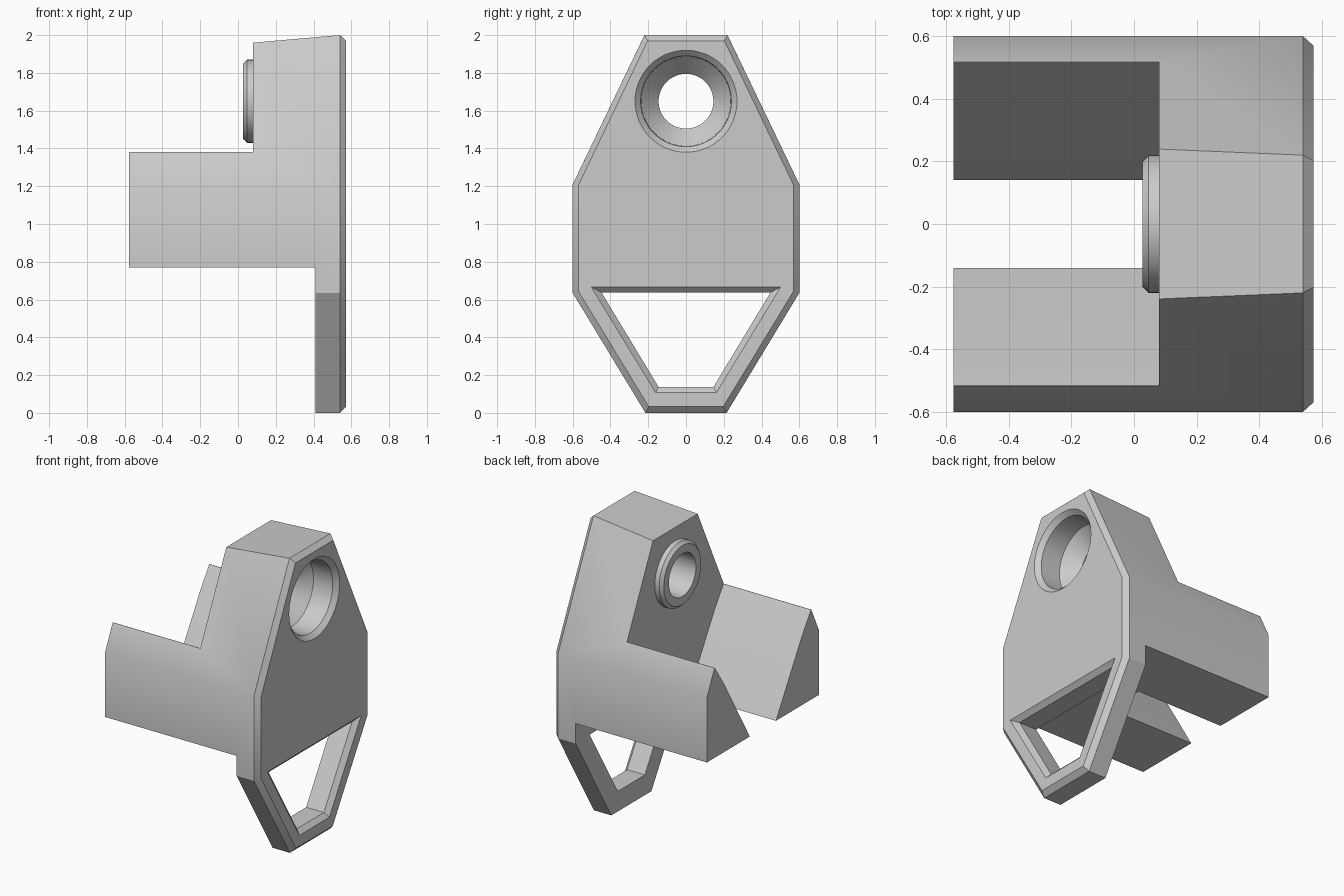
import bpy, bmesh, math

old = bpy.data.objects.get("Cube")
if old:
    bpy.data.objects.remove(old, do_unlink=True)

grey = bpy.data.materials.new("light grey")
grey.use_nodes = True
grey.diffuse_color = (0.6, 0.6, 0.6, 1)
grey.node_tree.nodes["Principled BSDF"].inputs["Base Color"].default_value = (0.6, 0.6, 0.6, 1)


def mirrored(half):
    """Close a half outline of (y, z) points by mirroring it across y = 0."""
    return half + [(-y, z) for y, z in reversed(half)]


def circle(radius, z=1.65, sides=64):
    return [(radius * math.cos(math.tau * i / sides),
             z + radius * math.sin(math.tau * i / sides)) for i in range(sides)]


def loft(name, sections):
    """Solid joining (x, outline) cross-sections along x, capped at both ends."""
    bm = bmesh.new()
    rings = [[bm.verts.new((x, y, z)) for y, z in outline] for x, outline in sections]
    n = len(rings[0])
    for a, b in zip(rings, rings[1:]):
        for i in range(n):
            j = (i + 1) % n
            bm.faces.new((a[i], a[j], b[j], b[i]))
    bm.faces.new(rings[0])
    bm.faces.new(rings[-1])
    bmesh.ops.recalc_face_normals(bm, faces=bm.faces)
    mesh = bpy.data.meshes.new(name)
    bm.to_mesh(mesh)
    bm.free()
    mesh.materials.append(grey)
    obj = bpy.data.objects.new(name, mesh)
    bpy.context.collection.objects.link(obj)
    return obj


def combine(target, tool, operation):
    """Apply a boolean with the tool, then discard the tool."""
    tool.hide_render = True
    mod = target.modifiers.new(tool.name, 'BOOLEAN')
    mod.operation = operation
    mod.solver = 'EXACT'
    mod.object = tool
    bpy.context.view_layer.objects.active = target
    bpy.ops.object.modifier_apply(modifier=mod.name)
    bpy.data.objects.remove(tool, do_unlink=True)


# Long eight-sided block with a sloping top and a chamfered face
sides = [(0.6, 1.21), (0.6, 0.635), (0.215, 0)]
body = loft("bracket_body", [
    (-0.577, mirrored([(0.267, 1.903)] + sides)),
    (0.54, mirrored([(0.22, 2.0)] + sides)),
    (0.573, mirrored([(0.203, 1.97), (0.57, 1.205), (0.57, 0.645), (0.197, 0.033)])),
])

# Space above and between the two arms
arm_gap = mirrored([(0.8, 2.3), (0.8, 1.38), (0.516, 1.38), (0.42, 1.24), (0.14, 0.77), (0.08, 0.67)])
combine(body, loft("arm_gap", [(-0.8, arm_gap), (0.08, arm_gap)]), 'DIFFERENCE')

# Space under the arms, behind the thin lower plate
under = mirrored([(0.8, 0.77), (0.8, -0.2)])
combine(body, loft("under_space", [(-0.9, under), (0.41, under)]), 'DIFFERENCE')

# Raised round boss on the back wall
boss = [(0.027, 0.2), (0.047, 0.22), (0.2, 0.22)]
combine(body, loft("boss", [(x, circle(r)) for x, r in boss]), 'UNION')

# Countersunk bore through the block and boss
bore = [(-0.1, 0.145), (0.3, 0.145), (0.4, 0.237), (0.543, 0.24), (0.603, 0.3)]
combine(body, loft("bore", [(x, circle(r)) for x, r in bore]), 'DIFFERENCE')

# Tapered window with a bevelled rim in the lower plate
inner = [(0.447, 0.637), (0.145, 0.137)]
rim = [(0.502, 0.667), (0.161, 0.107)]
outside = [(2 * b[0] - a[0], 2 * b[1] - a[1]) for a, b in zip(inner, rim)]
combine(body, loft("window", [(0.3, mirrored(inner)), (0.543, mirrored(inner)),
                              (0.603, mirrored(outside))]), 'DIFFERENCE')

# Smooth the gentle bends and keep the hard edges
bpy.ops.object.select_all(action='DESELECT')
body.select_set(True)
bpy.context.view_layer.objects.active = body
bpy.ops.object.shade_smooth_by_angle(angle=math.radians(30))
